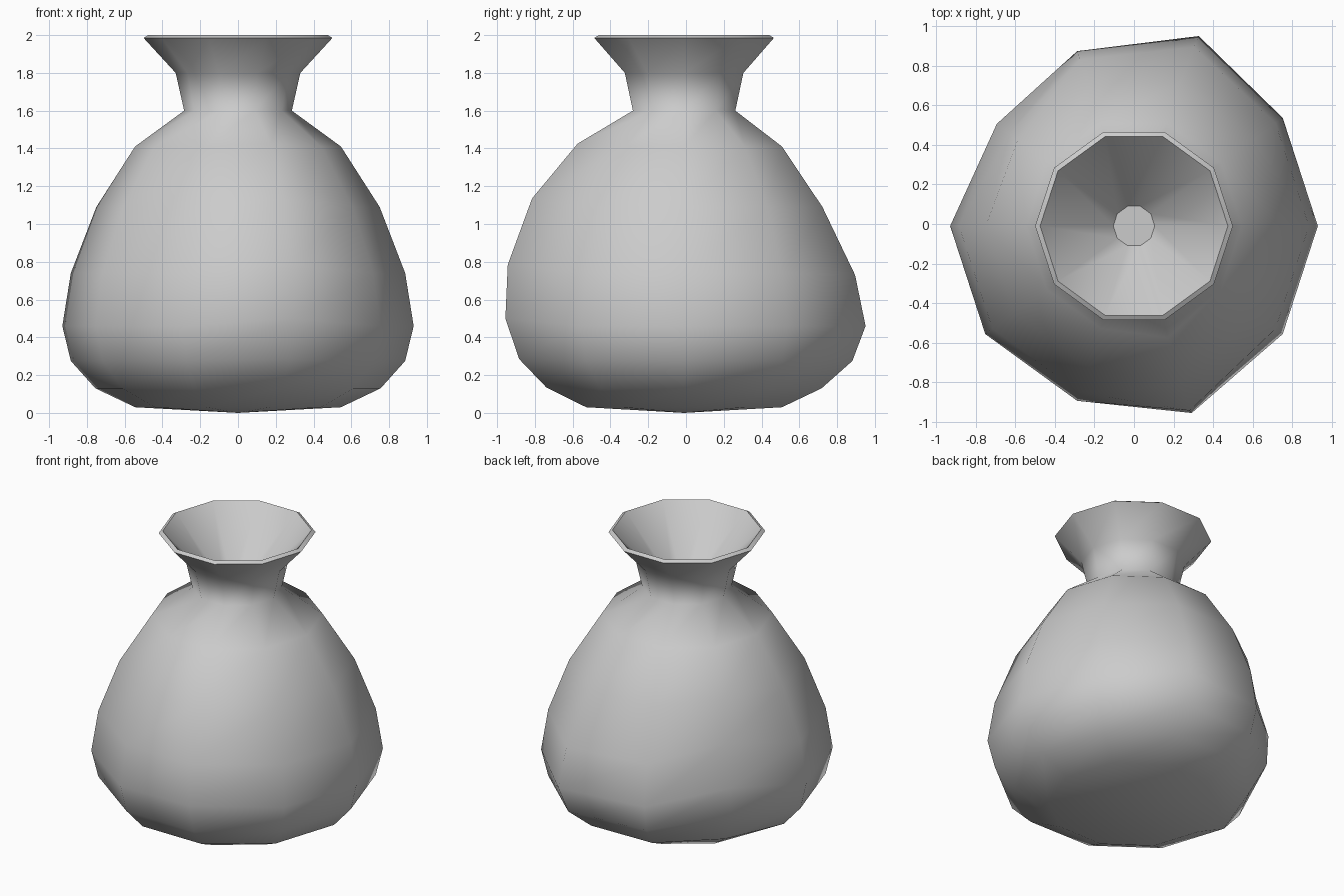
import bpy, bmesh, math

if "Cube" in bpy.data.objects:
    bpy.data.objects.remove(bpy.data.objects["Cube"])

SIDES = 10
CY = -0.01
# outer profile, base to lip (radius, z), then lip and funnel down to its flat floor
PROFILE = [(0.545, 0.03), (0.755, 0.13), (0.885, 0.275), (0.93, 0.46), (0.885, 0.74),
           (0.75, 1.09), (0.545, 1.41), (0.285, 1.60), (0.33, 1.80), (0.50, 1.985),
           (0.475, 2.0), (0.105, 1.60)]
SHARP_RINGS = (9, 10, 11)

# hand-pulled lumps and dent: {column: {ring: (outward, sideways, up)}}
PULLS = {
    2: {1: (0.01, 0.0, 0.0), 2: (0.055, -0.01, 0.0), 3: (0.085, -0.015, 0.0),
        4: (0.07, -0.01, -0.01), 5: (0.02, 0.0, 0.0)},
    4: {1: (-0.01, 0.0, 0.02), 2: (-0.03, 0.0, 0.08), 3: (-0.065, -0.01, 0.10),
        4: (-0.10, -0.01, 0.10), 5: (-0.02, 0.0, 0.04)},
    8: {1: (0.012, 0.0, 0.005), 2: (0.03, -0.01, 0.01), 3: (0.06, -0.015, 0.04),
        4: (0.09, -0.02, 0.045), 5: (0.09, -0.02, 0.045), 6: (0.045, -0.01, 0.015)},
}

bm = bmesh.new()

# rings of the pot
rings = []
for i, (r, z) in enumerate(PROFILE):
    ring = []
    for c in range(SIDES):
        a = 2 * math.pi * c / SIDES
        out, side, up = PULLS.get(c, {}).get(i, (0, 0, 0))
        x = (r + out) * math.cos(a) - side * math.sin(a)
        y = (r + out) * math.sin(a) + side * math.cos(a)
        ring.append(bm.verts.new((x, y + CY, z + up)))
    rings.append(ring)

# walls
for lo, hi in zip(rings, rings[1:]):
    for c in range(SIDES):
        n = (c + 1) % SIDES
        bm.faces.new((lo[c], lo[n], hi[n], hi[c]))

# underside fan and funnel floor
pole = bm.verts.new((0, CY, 0))
for c in range(SIDES):
    bm.faces.new((pole, rings[0][(c + 1) % SIDES], rings[0][c]))
bm.faces.new(rings[-1])

# smooth shading with crisp lip and floor edges
for f in bm.faces:
    f.smooth = True
for i in SHARP_RINGS:
    for c in range(SIDES):
        bm.edges.get((rings[i][c], rings[i][(c + 1) % SIDES])).smooth = False

bmesh.ops.recalc_face_normals(bm, faces=bm.faces)
mesh = bpy.data.meshes.new("clay_pot")
bm.to_mesh(mesh)
bm.free()
pot = bpy.data.objects.new("clay_pot", mesh)
bpy.context.collection.objects.link(pot)
